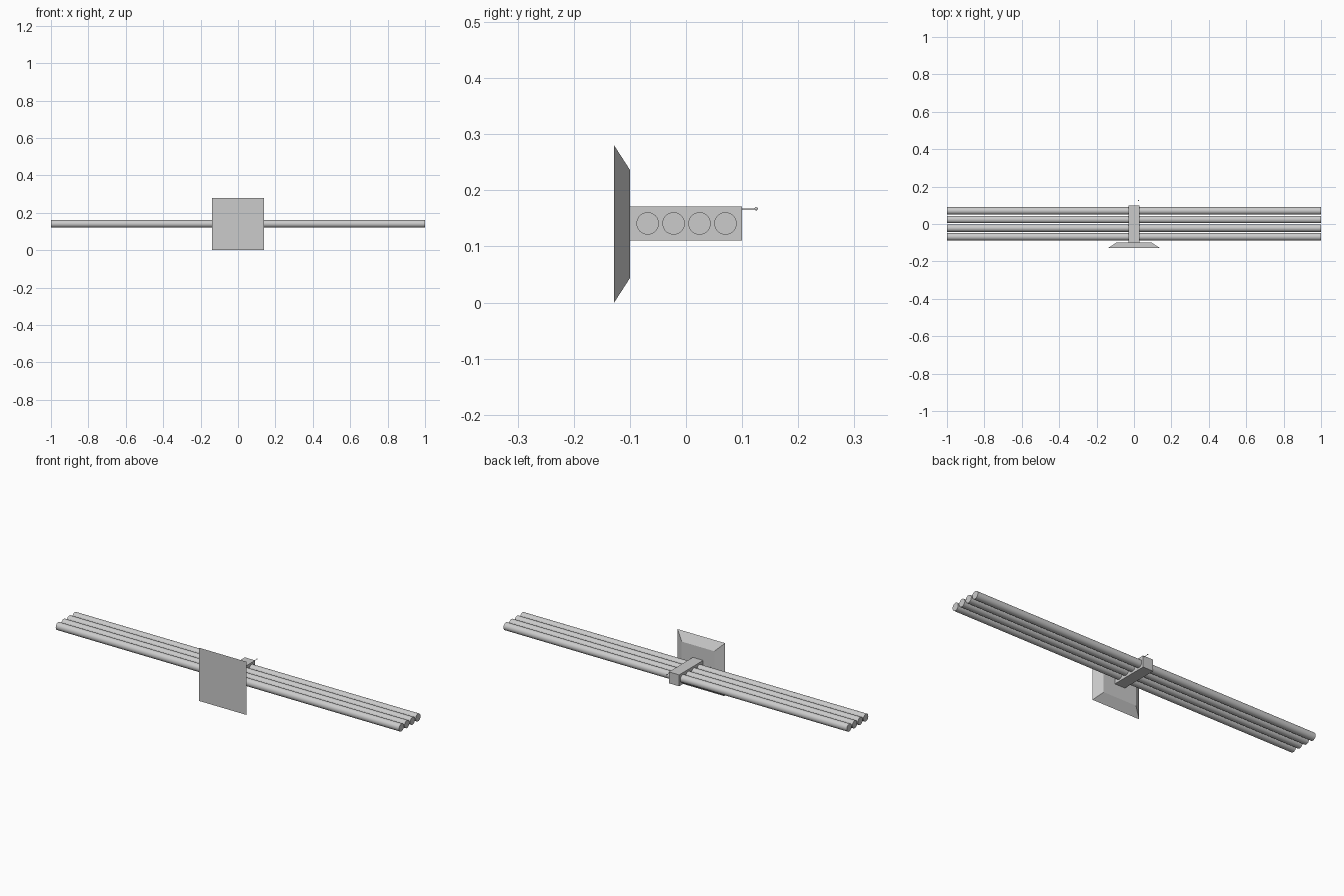
import bpy, bmesh, math

if "Cube" in bpy.data.objects:
    bpy.data.objects.remove(bpy.data.objects["Cube"])

ZC = 0.141


def box(name, size, loc):
    bpy.ops.mesh.primitive_cube_add(size=1, location=loc)
    ob = bpy.context.object
    ob.name = name
    ob.scale = size
    bpy.ops.object.transform_apply(location=False, rotation=False, scale=True)
    return ob


def rod(name, radius, length, loc, rot, sides=32):
    bpy.ops.mesh.primitive_cylinder_add(vertices=sides, radius=radius, depth=length,
                                        location=loc, rotation=rot)
    ob = bpy.context.object
    ob.name = name
    bpy.ops.object.shade_smooth_by_angle()
    return ob


# Front plate: square panel tapering towards the back
plate = box("front_plate", (0.276, 0.028, 0.28), (0, -0.114, 0.14))
for v in plate.data.vertices:
    if v.co.y > 0:
        v.co.x *= 0.69
        v.co.z *= 0.69

# Central clamp block
box("clamp_block", (0.06, 0.2, 0.06), (0, 0, ZC))

# Four long parallel tubes
for i in range(4):
    rod(f"tube_{i + 1}", 0.02, 2.0, (0, 0.001 + (i - 1.5) * 0.0462, ZC),
        (0, math.pi / 2, 0))

# Small pin with a ball tip on the rear of the block
rod("pin", 0.001, 0.03, (0.024, 0.110, 0.167), (math.pi / 2, 0, 0), 12)
bpy.ops.mesh.primitive_uv_sphere_add(segments=16, ring_count=8, radius=0.003,
                                     location=(0.024, 0.125, 0.167))
bpy.context.object.name = "pin_tip"
bpy.ops.object.shade_smooth()
